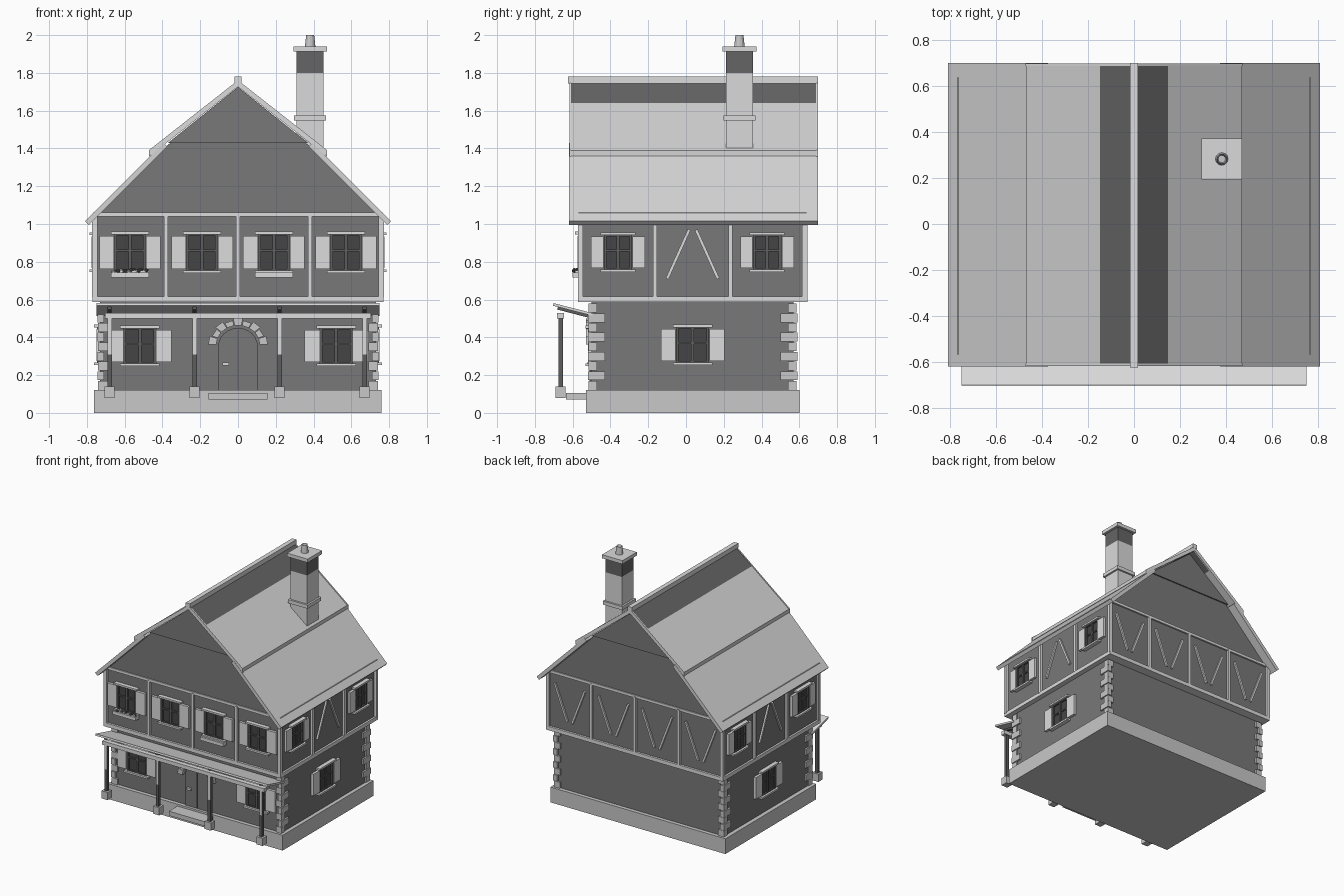
import bpy, bmesh, math, random
from mathutils import Matrix

random.seed(4)
cube = bpy.data.objects.get("Cube")
if cube:
    bpy.data.objects.remove(cube, do_unlink=True)

GREYS = {"trim": 0.72, "stone": 0.58, "roof_tile": 0.66, "chimney_brick": 0.7, "wall": 0.19,
         "ridge_tile": 0.13, "dark_wood": 0.11, "glass": 0.06}
MATS = {}
for key, v in GREYS.items():
    m = bpy.data.materials.new(key)
    m.use_nodes = True
    m.diffuse_color = (v, v, v, 1)
    m.node_tree.nodes["Principled BSDF"].inputs["Base Color"].default_value = (v, v, v, 1)
    MATS[key] = m
KEYS = list(GREYS)

# Each wall has its own (along, outward, up) frame
SIDES = {"front": lambda u, d, z: (u, -d, z), "back": lambda u, d, z: (u, d, z),
         "left": lambda u, d, z: (d, u, z), "right": lambda u, d, z: (-d, u, z)}
UPPER = {"front": 0.555, "back": 0.625, "left": 0.755, "right": 0.755}
GROUND = {"front": 0.50, "back": 0.57, "left": 0.73, "right": 0.73}
parts = {}


def prism(part, mat, side, pts, d0, d1):
    """Extrude an (along, up) polygon outward from depth d0 to d1."""
    bm = parts.setdefault(part, bmesh.new())
    place = SIDES[side]
    a = [bm.verts.new(place(u, d0, z)) for u, z in pts]
    b = [bm.verts.new(place(u, d1, z)) for u, z in pts]
    n = len(pts)
    faces = [bm.faces.new(a), bm.faces.new(b)]
    faces += [bm.faces.new((a[i], a[(i + 1) % n], b[(i + 1) % n], b[i])) for i in range(n)]
    bmesh.ops.recalc_face_normals(bm, faces=faces)
    for f in faces:
        f.material_index = KEYS.index(mat)
    return faces


def rect(part, mat, side, u, z, w, h, d0, d1):
    """Box centred on (u, z) of a wall."""
    x, y = w / 2, h / 2
    return prism(part, mat, side, [(u - x, z - y), (u + x, z - y), (u + x, z + y), (u - x, z + y)], d0, d1)


def box(part, mat, x0, x1, y0, y1, z0, z1):
    return rect(part, mat, "back", (x0 + x1) / 2, (z0 + z1) / 2, x1 - x0, z1 - z0, y0, y1)


def bar(part, mat, side, p, q, w, d0, d1):
    """Sloping bar between two wall points."""
    dx, dz = q[0] - p[0], q[1] - p[1]
    k = w / 2 / math.hypot(dx, dz)
    ox, oz = -dz * k, dx * k
    prism(part, mat, side, [(p[0] + ox, p[1] + oz), (q[0] + ox, q[1] + oz),
                            (q[0] - ox, q[1] - oz), (p[0] - ox, p[1] - oz)], d0, d1)


def window(part, side, u, z, w, h, base, shutter):
    rect(part, "glass", side, u, z, w, h, base - 0.01, base + 0.004)
    for s in (-1, 1):
        rect(part, "dark_wood", side, u + s * (w / 2 - 0.007), z, 0.014, h, base, base + 0.016)
        rect(part, "dark_wood", side, u, z + s * (h / 2 - 0.007), w, 0.014, base, base + 0.016)
        rect(part, "trim", side, u, z + s * h / 2, w + 0.035, 0.014, base, base + 0.032)
        rect(part, "trim", side, u + s * (w / 2 + shutter / 2 + 0.002), z, shutter, h - 0.03, base, base + 0.02)
    rect(part, "dark_wood", side, u, z, 0.016, h, base, base + 0.014)
    rect(part, "dark_wood", side, u, z + 0.01, w, 0.01, base, base + 0.012)


# Plinth and the two storeys
box("plinth", "stone", -0.763, 0.76, -0.53, 0.60, 0, 0.12)
box("ground_walls", "wall", -0.73, 0.73, -0.50, 0.57, 0.11, 0.60)
box("upper_walls", "wall", -0.755, 0.755, -0.555, 0.625, 0.59, 1.045)
box("floor_beam", "trim", -0.77, 0.77, -0.572, 0.642, 0.587, 0.617)
box("wall_plate", "trim", -0.768, 0.768, -0.568, 0.638, 1.04, 1.061)

# Corner stones, long and short by turns
rows = 9
step = 0.46 / rows
for sx in (-1, 1):
    for end, y, inward in (("front", -0.515, 1), ("back", 0.585, -1)):
        for i in range(rows):
            long = i % 2
            dx, dy = (0.03, 0.085) if long else (0.05, 0.045)
            o = 0.004 * long
            xa, xb = sorted((sx * (0.74 + o), sx * (0.74 - dx)))
            ya, yb = sorted((y - inward * o, y + inward * dy))
            z = 0.12 + i * step
            box("corner_stones", "stone", xa, xb, ya, yb, z + 0.002, z + step - 0.002)

# Timber frame of the upper storey
frame = {"front": (-0.759, -0.382, 0, 0.382, 0.759), "back": (-0.759, -0.382, 0, 0.382, 0.759),
         "left": (-0.56, -0.165, 0.235, 0.63), "right": (-0.56, -0.165, 0.235, 0.63)}
for side, posts in frame.items():
    d = UPPER[side]
    for u in posts:
        rect("timber_posts", "trim", side, u, 0.83, 0.022, 0.44, d - 0.01, d + 0.017)
for s in (-1, 1):
    for side in ("left", "right"):
        bar("timber_braces", "trim", side, (0.035 + s * 0.018, 0.97), (0.035 + s * 0.135, 0.71),
            0.016, 0.75, 0.768)
    for c in (-0.57, -0.19, 0.19, 0.57):
        bar("timber_braces", "trim", "back", (c + s * 0.13, 0.97), (c + s * 0.022, 0.69), 0.016, 0.62, 0.638)

# Windows with shutters
for u in (-0.572, -0.19, 0.19, 0.572):
    window("front_upper_windows", "front", u, 0.85, 0.165, 0.205, UPPER["front"], 0.078)
for u in (-0.52, 0.52):
    window("front_ground_windows", "front", u, 0.355, 0.175, 0.2, GROUND["front"], 0.078)
for side in ("left", "right"):
    for u in (-0.36, 0.43):
        window("side_upper_windows", side, u, 0.85, 0.15, 0.195, UPPER[side], 0.065)
    window("side_ground_window", side, 0.035, 0.36, 0.175, 0.2, GROUND[side], 0.078)

# Flower boxes
for u in (-0.572, 0.19):
    rect("flower_boxes", "trim", "front", u, 0.731, 0.2, 0.026, 0.555, 0.602)
for i in range(14):
    bm = parts.setdefault("flowers", bmesh.new())
    spot = (-0.66 + i * 0.0135, -0.585 + random.uniform(-0.01, 0.01), 0.75 + random.uniform(-0.004, 0.008))
    res = bmesh.ops.create_icosphere(bm, subdivisions=1, radius=0.011, matrix=Matrix.Translation(spot))
    for f in {f for v in res["verts"] for f in v.link_faces}:
        f.material_index = KEYS.index("dark_wood" if i % 3 else "trim")

# Arched door, handle, stone arch and step
arc = [(0.105 * math.cos(math.pi * t / 12), 0.35 + 0.1 * math.sin(math.pi * t / 12)) for t in range(13)]
prism("door", "wall", "front", [(-0.105, 0.12), (0.105, 0.12)] + arc, 0.49, 0.509)
rect("door", "dark_wood", "front", 0, 0.28, 0.005, 0.32, 0.50, 0.511)
rect("door_handle", "trim", "front", -0.065, 0.26, 0.035, 0.016, 0.505, 0.525)
stones = 9
for i in range(stones):
    a0, a1 = (math.pi * (i + e) / stones for e in (0.04, 0.96))
    r = 0.158 if i % 2 == 0 else 0.146
    prism("door_arch", "stone", "front",
          [(q * math.cos(a), 0.36 + 0.9 * q * math.sin(a)) for q, a in
           ((0.115, a0), (r, a0), (r, a1), (0.115, a1))], 0.49, 0.53)
box("door_step", "stone", -0.157, 0.155, -0.635, -0.52, 0.07, 0.105)

# Porch: posts, beam, rafters and tilted roof
for x in (-0.68, -0.23, 0.22, 0.67):
    box("porch_post_bases", "stone", x - 0.027, x + 0.027, -0.69, -0.637, 0.08, 0.14)
    box("porch_posts", "dark_wood", x - 0.012, x + 0.012, -0.675, -0.651, 0.14, 0.31)
    for f in box("porch_posts", "dark_wood", x - 0.012, x + 0.012, -0.675, -0.651, 0.31, 0.505):
        if f.normal.y < -0.5:
            f.material_index = KEYS.index("trim")
    bar("porch_rafters", "dark_wood", "left", (-0.68, 0.555), (-0.5, 0.508), 0.016, x - 0.01, x + 0.01)
box("porch_beam", "trim", -0.705, 0.705, -0.682, -0.645, 0.50, 0.53)
bar("porch_roof", "trim", "left", (-0.702, 0.574), (-0.495, 0.521), 0.014, -0.75, 0.75)

# Gables
for side in ("front", "back"):
    d = UPPER[side]
    prism("gables", "wall", side, [(-0.75, 1.04), (0.75, 1.04), (0.43, 1.37), (0, 1.725), (-0.43, 1.37)],
          d - 0.02, d + 0.005)
    prism("gables", "wall", side, [(-0.37, 1.43), (0.37, 1.43), (0, 1.725)], d, d + 0.015)

# Roof: lower sheets, overlapping upper sheets, dark band and ridge
for s in (-1, 1):
    prism("lower_roof", "roof_tile", "back",
          [(s * x, z) for x, z in ((0.81, 1.015), (0.395, 1.43), (0.375, 1.41), (0.79, 0.995))], -0.62, 0.70)

    def slope(x, drop=0):
        return (s * x, 1.757 - 0.785 * x - drop)
    for mat, x0, x1 in (("ridge_tile", 0, 0.148), ("roof_tile", 0.148, 0.47)):
        prism("upper_roof", mat, "back", [slope(x0), slope(x1), slope(x1, 0.028), slope(x0, 0.028)], -0.61, 0.692)
    for y in (-0.618, 0.688):
        prism("verge_boards", "trim", "back", [slope(0, -0.004), slope(0.472, -0.004),
                                               slope(0.472, 0.03), slope(0, 0.03)], y, y + 0.01)
box("ridge_cap", "trim", -0.018, 0.018, -0.625, 0.70, 1.745, 1.78)

# Chimney
cx, cy = 0.382, 0.283
for part, mat, w, z0, z1 in (("chimney_stack", "chimney_brick", 0.142, 1.395, 1.80),
                             ("chimney_stack", "ridge_tile", 0.142, 1.80, 1.915),
                             ("chimney_band", "chimney_brick", 0.17, 1.547, 1.575),
                             ("chimney_cap", "chimney_brick", 0.178, 1.912, 1.94)):
    box(part, mat, cx - w / 2, cx + w / 2, cy - w / 2, cy + w / 2, z0, z1)
bm = parts.setdefault("chimney_pot", bmesh.new())
bmesh.ops.create_cone(bm, cap_ends=True, segments=12, radius1=0.028, radius2=0.021, depth=0.062,
                      matrix=Matrix.Translation((cx, cy, 1.969)))
top = max(bm.faces, key=lambda f: f.calc_center_median().z)
bmesh.ops.inset_individual(bm, faces=[top], thickness=0.005, depth=-0.02)
for f in bm.faces:
    f.material_index = KEYS.index("stone")

# Turn every part into an object, keeping only the materials it uses
for name, bm in parts.items():
    used = sorted({f.material_index for f in bm.faces})
    for f in bm.faces:
        f.material_index = used.index(f.material_index)
    mesh = bpy.data.meshes.new(name)
    bm.to_mesh(mesh)
    bm.free()
    for i in used:
        mesh.materials.append(MATS[KEYS[i]])
    bpy.context.collection.objects.link(bpy.data.objects.new(name, mesh))
